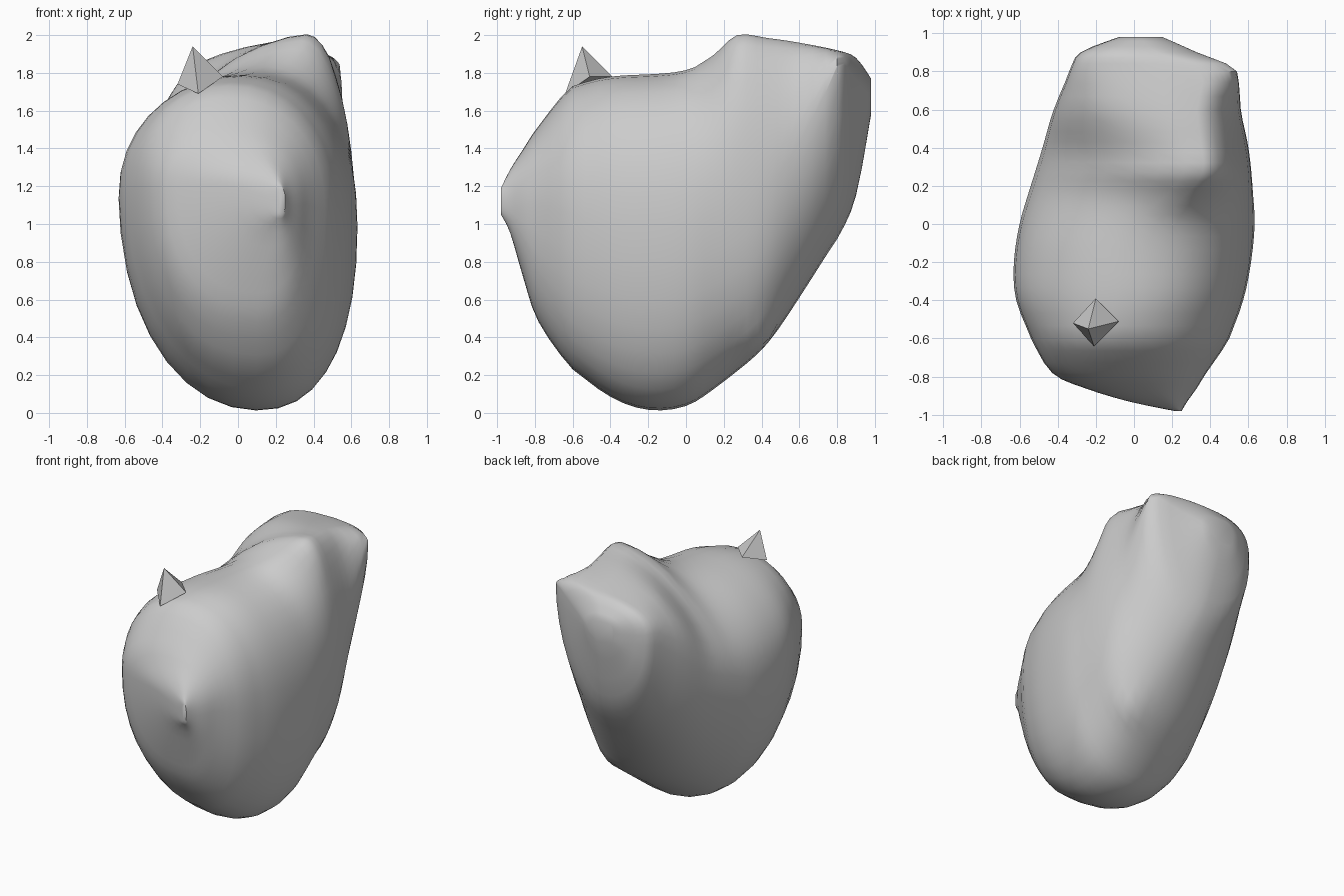
import bpy, bmesh, math
from mathutils import Vector

old = bpy.data.objects.get("Cube")
if old:
    bpy.data.objects.remove(old, do_unlink=True)

# One matte grey for the whole model
grey = bpy.data.materials.new("plain_grey")
grey.use_nodes = True
colour = (0.6, 0.6, 0.6, 1.0)
grey.diffuse_color = colour
grey.node_tree.nodes["Principled BSDF"].inputs["Base Color"].default_value = colour


def make_object(name, bm):
    """Turn a bmesh into a grey object with outward normals."""
    bmesh.ops.recalc_face_normals(bm, faces=bm.faces)
    mesh = bpy.data.meshes.new(name)
    bm.to_mesh(mesh)
    bm.free()
    mesh.materials.append(grey)
    obj = bpy.data.objects.new(name, mesh)
    bpy.context.collection.objects.link(obj)
    return obj


# Cross-sections from front to back:
# y, left x z, right x z, top x z, bottom x z
STATIONS = [
    (-.98, .21, 1.12, .25, 1.12, .23, 1.19, .23, 1.05),
    (-.93, -.03, 1.2, .28, 1.1, .15, 1.29, .2, .95),
    (-.86, -.26, 1.2, .33, 1.1, .05, 1.4, .12, .71),
    (-.78, -.43, 1.2, .38, 1.1, -.03, 1.52, .1, .48),
    (-.6, -.54, 1.2, .5, 1.05, -.06, 1.73, .1, .23),
    (-.4, -.63, 1.2, .58, 1, .02, 1.79, .1, .07),
    (-.2, -.64, 1.15, .62, 1, .05, 1.8, .1, 0),
    (0, -.61, 1.15, .64, 1, .12, 1.82, .1, .02),
    (.14, -.57, 1.2, .63, 1.05, .26, 1.89, .1, .11),
    (.27, -.53, 1.25, .62, 1.1, .36, 2, .12, .21),
    (.43, -.48, 1.3, .6, 1.2, .35, 1.985, .2, .35),
    (.6, -.43, 1.45, .56, 1.45, .33, 1.96, .17, .6),
    (.8, -.34, 1.6, .54, 1.83, .35, 1.92, .12, .92),
    (.9, -.28, 1.62, .33, 1.76, .12, 1.88, .08, 1.15),
    (.98, -.08, 1.65, .15, 1.68, .03, 1.77, .03, 1.58),
]
STEPS = 3
QUARTER = 9


def smooth_stations(rows, steps):
    """Catmull-Rom interpolation between the cross-sections."""
    result = []
    last = len(rows) - 1
    for i in range(last):
        a, b, c, d = (rows[min(max(i + k, 0), last)] for k in (-1, 0, 1, 2))
        for s in range(steps):
            t = s / steps
            result.append([q + t * (r - p + t * (2*p - 5*q + 4*r - o + t * (3*(q - r) + o - p))) / 2
                           for p, q, r, o in zip(a, b, c, d)])
    result.append(rows[last])
    return result


def ramp(value, start, end):
    """Linear blend from 0 to 1, clamped."""
    return min(max((value - start) / (end - start), 0), 1)


def section(row):
    """Closed ring made of four superellipse quarters."""
    y, lx, lz, rx, rz, tx, tz, bx, bz = row
    front = ramp(y, -.5, -.8)
    back = ramp(y, .35, .8)
    dip = ramp(y, -.1, .2)
    quarters = [
        ((rx, rz), (tx, tz), 2.2 - .3 * dip, False),
        ((lx, lz), (tx, tz), 2 + .2 * front - .4 * dip + 1.3 * back, True),
        ((lx, lz), (bx, bz), 2.1 + .2 * front, False),
        ((rx, rz), (bx, bz), 2.4 - .6 * back, True),
    ]
    ring = []
    for side, pole, power, from_pole in quarters:
        for k in range(QUARTER):
            angle = math.pi / 2 * k / QUARTER
            if from_pole:
                angle = math.pi / 2 - angle
            c = max(math.cos(angle), 0) ** (2 / power)
            s = max(math.sin(angle), 0) ** (2 / power)
            ring.append(Vector((pole[0] + (side[0] - pole[0]) * c, y,
                                side[1] + (pole[1] - side[1]) * s)))
    return ring


# Body: rounded lump lofted through the cross-sections
bm = bmesh.new()
rings = [[bm.verts.new(p) for p in section(r)] for r in smooth_stations(STATIONS, STEPS)]
for r1, r2 in zip(rings, rings[1:]):
    for k in range(len(r1)):
        n = (k + 1) % len(r1)
        bm.faces.new((r1[k], r1[n], r2[n], r2[k]))
bm.faces.new(rings[0])
bm.faces.new(rings[-1])
bmesh.ops.recalc_face_normals(bm, faces=bm.faces)
bm.normal_update()

# Relax the loft so that its sections blend into one another
middle = [v for v in bm.verts if -.6 < v.co.y < .8 and v.co.z < 1.85]
for _ in range(4):
    bmesh.ops.smooth_vert(bm, verts=middle, factor=.4,
                          use_axis_x=True, use_axis_y=True, use_axis_z=True)
bm.normal_update()

# Small pinch low on the back
pinch = Vector((.4, .43, .38))
for v in bm.verts:
    fall = max(0, 1 - (v.co - pinch).length / .16)
    v.co += v.normal * .03 * fall

body = make_object("body", bm)
bpy.ops.object.select_all(action='DESELECT')
body.select_set(True)
bpy.context.view_layer.objects.active = body
bpy.ops.object.shade_smooth_by_angle(angle=math.radians(50))

# Ear spike: flat-sided pyramid on the front shoulder
bm = bmesh.new()
base = [bm.verts.new(p) for p in
        ((-.32, -.52, 1.74), (-.21, -.64, 1.69), (-.08, -.51, 1.78), (-.2, -.39, 1.78))]
tip = bm.verts.new((-.24, -.55, 1.94))
for k in range(4):
    bm.faces.new((base[k], base[(k + 1) % 4], tip))
bm.faces.new(base)
make_object("ear_spike", bm)
